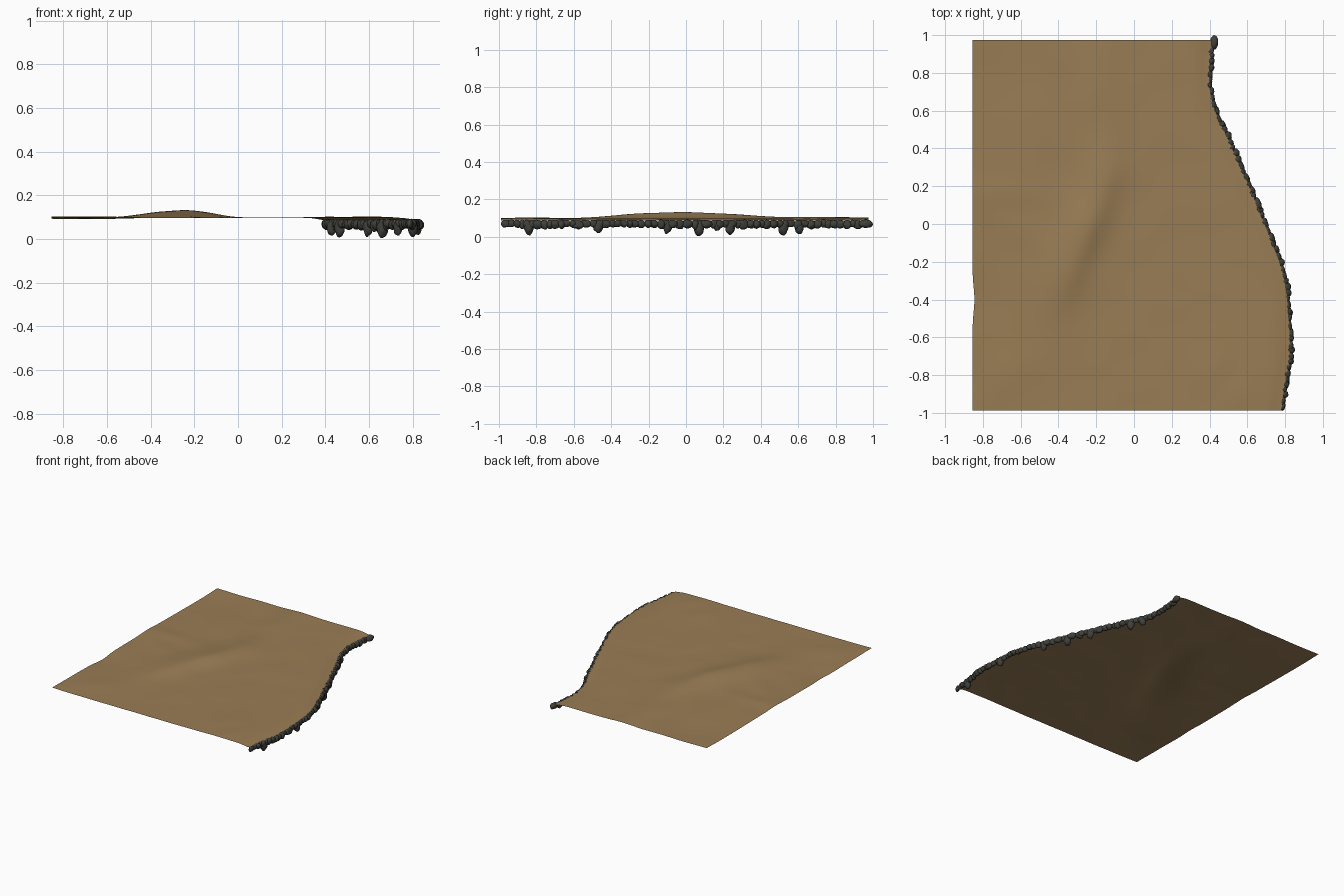
import bpy, bmesh, math, random
from mathutils import Vector, Matrix, noise

if "Cube" in bpy.data.objects:
    bpy.data.objects.remove(bpy.data.objects["Cube"])

random.seed(7)


def material(name, color):
    m = bpy.data.materials.new(name)
    m.diffuse_color = (*color, 1)
    m.use_nodes = True
    m.node_tree.nodes["Principled BSDF"].inputs["Base Color"].default_value = m.diffuse_color
    return m


def finish(bm, name, mat):
    me = bpy.data.meshes.new(name)
    bm.to_mesh(me)
    bm.free()
    me.materials.append(mat)
    for p in me.polygons:
        p.use_smooth = True
    ob = bpy.data.objects.new(name, me)
    bpy.context.collection.objects.link(ob)
    return ob


# Shoreline: (y, x) control points, smoothly interpolated
SHORE = [(-0.985, .78), (-.85, .80), (-.7, .825), (-.55, .822), (-.4, .812),
         (-.3, .798), (-.2, .77), (-.1, .732), (0, .69), (.15, .63), (.3, .565),
         (.45, .498), (.6, .43), (.7, .403), (.85, .402), (.985, .415)]


def shore_x(y):
    n = len(SHORE)
    i = 0
    while i < n - 2 and y > SHORE[i + 1][0]:
        i += 1
    (y0, x0), (y1, x1) = SHORE[i], SHORE[i + 1]
    ya, xa = SHORE[max(i - 1, 0)]
    yb, xb = SHORE[min(i + 2, n - 1)]
    h = y1 - y0
    t = (y - y0) / h
    m0, m1 = (x1 - xa) / (y1 - ya) * h, (xb - x0) / (yb - y0) * h
    return ((2*t**3 - 3*t*t + 1) * x0 + (t**3 - 2*t*t + t) * m0
            + (3*t*t - 2*t**3) * x1 + (t**3 - t*t) * m1)


# Mounds: centre x, y, half widths along/across, heading in degrees, height
MOUNDS = [(-.27, -.07, .24, .10, 68, .032), (-.16, .28, .24, .07, 85, .012),
          (-.19, .80, .22, .08, 80, .007), (-.38, -.38, .12, .09, 60, .005),
          (-.72, .17, .16, .05, -5, .006), (-.60, -.05, .22, .06, -35, .004),
          (-.65, -.80, .22, .08, 35, .005), (.52, -.80, .13, .12, 50, .008),
          (.52, -.80, .06, .05, 50, -.004), (-.70, .75, .15, .12, 30, -.007),
          (-.80, -.42, .10, .10, 0, -.006)]


def ground_z(x, y):
    z = .097
    for cx, cy, a, b, deg, h in MOUNDS:
        r = math.radians(deg)
        u = (x - cx) * math.cos(r) + (y - cy) * math.sin(r)
        v = -(x - cx) * math.sin(r) + (y - cy) * math.cos(r)
        # the east flank of the main mound is steeper
        bb = b * .65 if h > .03 and v < 0 else b
        z += h * math.exp(-.5 * ((u / a) ** 2 + (v / bb) ** 2))
    z += .0025 * noise.noise(Vector((x * 5, y * 5, 2)))
    # ground rolls down at the shoreline
    d = max(shore_x(y) - x, 0)
    return z - .010 * math.exp(-(d / .05) ** 2)


# Sand sheet
sand = material("sand", (.32, .205, .09))
stone = material("stone", (.05, .05, .044))
bm = bmesh.new()
NX, NY = 90, 110
rows = []
for j in range(NY + 1):
    y = -.988 + 1.963 * j / NY
    left = -.855 + .010 * math.exp(-((y + .4) / .09) ** 2)
    rows.append([])
    for i in range(NX + 1):
        x = left + (shore_x(y) - left) * i / NX
        rows[-1].append(bm.verts.new((x, y, ground_z(x, y))))
for a, b in zip(rows, rows[1:]):
    for i in range(NX):
        bm.faces.new((a[i], a[i + 1], b[i + 1], b[i]))
finish(bm, "sand_ground", sand)


# Shoreline stones
def add_stone(bm, pos, size, heading):
    mat = (Matrix.Translation(pos) @ Matrix.Rotation(heading, 4, 'Z')
           @ Matrix.Diagonal((*size, 1)))
    seed = Vector([random.uniform(0, 50) for _ in range(3)])
    vs = bmesh.ops.create_icosphere(bm, subdivisions=3, radius=1)["verts"]
    for v in vs:
        v.co = mat @ (v.co * (1 + .22 * noise.noise(v.co * 1.5 + seed)))


def shore_heading(y):
    return -math.atan2(shore_x(y + .02) - shore_x(y - .02), .04)


bm = bmesh.new()
y = -.965
while y < .95:
    half = random.uniform(.018, .034)
    tall = random.uniform(.019, .026)
    add_stone(bm, (shore_x(y) + random.uniform(-.002, .008), y, .09 - tall),
              (random.uniform(.013, .021), half, tall), shore_heading(y))
    y += half * 1.3
add_stone(bm, (.424, .962, .07), (.021, .037, .022), 0)
finish(bm, "shore_stones", stone)

# Larger stones hanging lower: y, bottom z, half width
bm = bmesh.new()
for y, low, w in [(-.84, .012, .026), (-.47, .016, .024), (-.10, .017, .022),
                  (.07, .004, .027), (.165, .030, .020), (.235, .012, .024),
                  (.52, .008, .026), (.605, .014, .023)]:
    tall = (.088 - low) / 2
    add_stone(bm, (shore_x(y), y, low + tall), (w * .9, w, tall), shore_heading(y))
finish(bm, "large_stones", stone)
